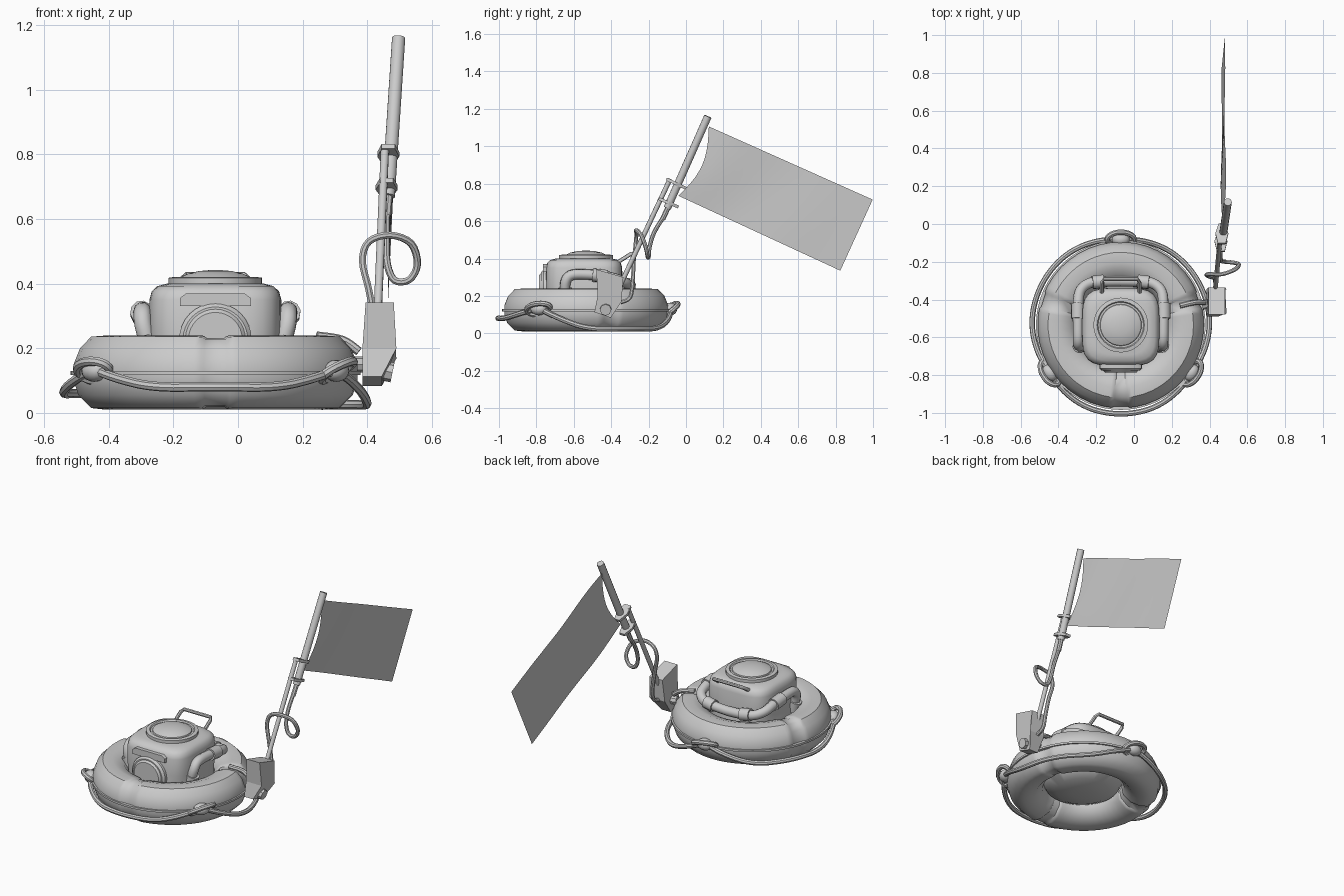
import bpy, bmesh, math
from mathutils import Vector

if "Cube" in bpy.data.objects:
    bpy.data.objects.remove(bpy.data.objects["Cube"])

CX, CY = -0.07, -0.535
grey = bpy.data.materials.new("plain grey")
grey.diffuse_color = (0.6, 0.6, 0.6, 1)
grey.use_nodes = True
grey.node_tree.nodes["Principled BSDF"].inputs["Base Color"].default_value = grey.diffuse_color


def finish(name, bm, smooth=40):
    bmesh.ops.recalc_face_normals(bm, faces=bm.faces)
    me = bpy.data.meshes.new(name)
    bm.to_mesh(me)
    bm.free()
    ob = bpy.data.objects.new(name, me)
    bpy.context.collection.objects.link(ob)
    me.materials.append(grey)
    bpy.ops.object.select_all(action='DESELECT')
    ob.select_set(True)
    bpy.context.view_layer.objects.active = ob
    if smooth:
        bpy.ops.object.shade_smooth_by_angle(angle=math.radians(smooth))
    return ob


def loft(name, rings, closed=False, smooth=40):
    """Skin a list of equal-length point loops."""
    bm = bmesh.new()
    vs = [[bm.verts.new(p) for p in r] for r in rings]
    n = len(vs[0])
    for i in range(len(vs) if closed else len(vs) - 1):
        a, b = vs[i], vs[(i + 1) % len(vs)]
        for j in range(n):
            bm.faces.new((a[j], a[(j + 1) % n], b[(j + 1) % n], b[j]))
    if not closed:
        bm.faces.new(vs[0])
        bm.faces.new(vs[-1])
    return finish(name, bm, smooth)


def smooth_path(pts, steps, closed=False):
    """Catmull-Rom through the given points."""
    P = [Vector(p) for p in pts]
    n, out = len(P), []
    for i in range(n if closed else n - 1):
        if closed:
            a, b, c, d = (P[(i + k) % n] for k in (-1, 0, 1, 2))
        else:
            a, b, c, d = P[max(i - 1, 0)], P[i], P[i + 1], P[min(i + 2, n - 1)]
        for s in range(steps):
            t = s / steps
            out.append(0.5 * (2 * b + (c - a) * t + (2 * a - 5 * b + 4 * c - d) * t * t
                              + (3 * b - a - 3 * c + d) * t ** 3))
    return out if closed else out + [P[-1]]


def tube(name, pts, r, sides=10, steps=5, closed=False):
    path = smooth_path(pts, steps, closed) if steps > 1 else [Vector(p) for p in pts]
    n, rings, u = len(path), [], None
    for i, p in enumerate(path):
        if closed:
            t = path[(i + 1) % n] - path[i - 1]
        else:
            t = path[min(i + 1, n - 1)] - path[max(i - 1, 0)]
        t.normalize()
        u = t.orthogonal() if u is None else u - t * u.dot(t)
        u.normalize()
        v = t.cross(u)
        rings.append([p + r * (u * math.cos(a) + v * math.sin(a))
                      for a in (2 * math.pi * k / sides for k in range(sides))])
    return loft(name, rings, closed)


def polar(r, deg, z):
    a = math.radians(deg)
    return (CX + r * math.cos(a), CY + r * math.sin(a), z)


def lathe(name, prof, segs=32):
    return loft(name, [[polar(r, 360 * k / segs, z) for k in range(segs)] for r, z in prof])


# Float ring, pinched in at three strap grooves
PROFILE = [(.44, .1), (.44, .15), (.42, .2), (.385, .236), (.33, .24), (.27, .22), (.235, .175),
           (.225, .12), (.235, .07), (.28, .025), (.34, .01), (.385, .015), (.425, .055)]
GROOVES = (18, 162, 270)
angles = set(range(0, 360, 8))
angles = {a for a in angles if all(abs(a - g) > 9 for g in GROOVES)}
for g in GROOVES:
    angles |= {g + d for d in (-9, -6, -4.8, 4.8, 6, 9)}
rings = []
for a in sorted(angles):
    d = min(abs(a - g) for g in GROOVES)
    k = 0.93 if d < 5 else 0.985 if d < 7 else 1
    rings.append([polar(.333 + (r - .333) * k, a, .125 + (z - .125) * k) for r, z in PROFILE])
loft("float_ring", rings, closed=True)

# Thin seam belt round the ring
loft("seam_belt", [[polar(r, a, z) for r, z in ((.43, .118), (.449, .118), (.449, .13), (.43, .13))]
                   for a in range(0, 360, 6)], closed=True)


# Body: rounded-square hull, round below
def hull_loop(h, z, e, n=48):
    pts = []
    for k in range(n):
        a = 2 * math.pi * k / n
        c, s = math.cos(a), math.sin(a)
        q = (abs(c) ** e + abs(s) ** e) ** (-1 / e)
        pts.append((CX + h * q * c, CY - 0.01 + h * q * s, z))
    return pts


loft("body_hull", [hull_loop(*v) for v in (
    (.06, .045, 2), (.15, .06, 2), (.21, .09, 2), (.225, .13, 2.3), (.21, .19, 3.2), (.205, .25, 4.2),
    (.204, .35, 4.2), (.197, .376, 4.2), (.18, .392, 4), (.15, .4, 3))])

# Lid with low dome
lathe("lid_rim", [(.145, .395), (.145, .418), (.125, .421), (.12, .414)])
lathe("lid_dome", [(.112, .41), (.108, .42), (.085, .431), (.05, .439), (.015, .442)])

# Round front window with rim
for nm, r, y0, y1 in (("window_rim", .112, -.70, -.775), ("window_pane", .095, -.70, -.785)):
    loft(nm, [[(CX + q * math.cos(t), y, .228 + q * math.sin(t))
               for t in (2 * math.pi * k / 32 for k in range(32))]
              for q, y in ((r, y0), (r, y1 + .012), (r - .012, y1))])

# Brow plate above the window
loft("brow_plate", [[(CX + s * w, y, z) for s, y in ((-1, -.72), (1, -.72), (1, -.765), (-1, -.765))]
                    for w, z in ((.11, .33), (.11, .355), (.09, .37))])

# Side pipes and their collars, joined by a pipe across the back
for s, side in ((-1, "left"), (1, "right")):
    X = lambda d: CX + s * d
    tube(side + "_side_pipe", [(X(.2), -.645, .19), (X(.222), -.645, .27), (X(.225), -.615, .31),
                               (X(.226), -.54, .315), (X(.226), -.43, .305), (X(.215), -.355, .285),
                               (X(.17), -.315, .265), (X(.1), -.305, .255), (X(0), -.303, .25)], .028)
    tube(side + "_pipe_collar", [(X(.228), -.5, .312), (X(.227), -.42, .303)], .036, steps=1)
    tube(side + "_back_collar", [(X(.15), -.31, .262), (X(.09), -.303, .255)], .036, steps=1)
    tube(side + "_pipe_foot", [(X(.205), -.645, .18), (X(.22), -.645, .24)], .036, steps=1)

# Carry handle at the back
tube("carry_handle", [(CX - .1, -.38, .37), (CX - .1, -.31, .415), (CX - .09, -.292, .426),
                      (CX + .09, -.292, .426), (CX + .1, -.31, .415), (CX + .1, -.38, .37)],
     .0105, 8, steps=1)

# Grab rope: three sagging spans between knots
KNOTS = (90, 214, 326)
for name, a0, a1, sag in (("left_rope", 90, 214, .075), ("front_rope", 214, 326, .055),
                          ("right_rope", -34, 90, .11)):
    pts = []
    for i in range(13):
        t = i / 12
        f = min(1, 1.25 * math.sin(math.pi * t))
        pts.append(polar(.452 + .018 * f, a0 + (a1 - a0) * t, .135 - sag * f))
    tube(name, pts, .0145, 8, 3)

# Knots: a pad on the ring with a rope eye round it
for i, a in enumerate(KNOTS):
    eye = []
    for k in range(10):
        t = 2 * math.pi * k / 10
        eye.append(polar(.457 + .035 * math.sin(t), a + 9 * math.cos(t), .13 + .03 * math.sin(t + .5)))
    tube(f"rope_eye_{i + 1}", eye, .0145, 8, 3, closed=True)
    bm = bmesh.new()
    bmesh.ops.create_uvsphere(bm, u_segments=16, v_segments=8, radius=1)
    for v in bm.verts:
        x, y, z = v.co
        v.co = polar(.452 + .036 * x, a + 6 * y, .13 + .034 * z)
    finish(f"rope_knot_{i + 1}", bm)

# Small clip strap on the ring leading to the box
tube("clip_strap", [polar(.33, 18, .238), polar(.41, 17, .225), polar(.46, 15, .19)], .014, 8)

# Transmitter box: side outline, narrowing at the bottom
SIDE = [(-.48, .342, .395, .482), (-.335, .3, .395, .482), (-.345, .168, .385, .49),
        (-.402, .083, .385, .445), (-.49, .113, .385, .445), (-.472, .2, .385, .49)]
loft("pole_box", [[(p[2], p[0], p[1]) for p in SIDE], [(p[3], p[0], p[1]) for p in SIDE]], smooth=0)
tube("box_knob", [(.43, -.43, .135), (.478, -.43, .125)], .031, 8, 1)
tube("box_bracket", [(.36, -.43, .15), (.40, -.42, .15)], .025, 8, 1)

# Poles and the two clamps that join them
tube("lower_pole", [(.43, -.35, .26), (.455, -.085, .825)], .013, 10, 1)
tube("upper_pole", [(.465, -.1, .67), (.497, .117, 1.16)], .021, 12, 1)
tube("pole_tail", [(.46, -.125, .61), (.465, -.095, .675)], .014, 8, 1)
for i, (y0, z0, y1, z1) in enumerate(((-.145, .72, -.04, .675), (-.105, .825, 0, .775))):
    c = Vector(((.46, .465)[i], (y0 + y1) / 2, (z0 + z1) / 2))
    d = Vector((0, y1 - y0, z1 - z0)) / 2
    n = Vector((0, -d.z, d.y)).normalized() * .008
    w = Vector((.034, 0, 0))
    loft(f"clamp_{i + 1}", [[c - d - w * .6 + o, c - d + w * .6 + o, c + w + o, c + d + w * .5 + o,
                             c + d - w * .5 + o, c - w + o] for o in (-n, n)], smooth=0)

# Looped cable from pole tail to box
tube("cable", [(.46, -.115, .63), (.458, -.17, .54), (.462, -.195, .46), (.485, -.2, .41),
               (.53, -.205, .412), (.555, -.215, .46), (.535, -.24, .525), (.47, -.265, .55),
               (.405, -.265, .53), (.385, -.27, .47), (.405, -.28, .38), (.425, -.285, .27),
               (.43, -.3, .19), (.43, -.35, .165)], .0115, 8, 4)

# Flag: gently waved sheet with a slack inner edge
bm = bmesh.new()
NU, NV = 20, 10
A, B, C, D = (Vector(p) for p in ((.122, 1.106), (.998, .715), (.825, .335), (-.04, .735)))
grid = []
for i in range(NU + 1):
    u, row = i / NU, []
    for j in range(NV + 1):
        v = j / NV
        p = A.lerp(B, u).lerp(D.lerp(C, u), v)
        p += (B - A).normalized() * .05 * math.sin(math.pi * v) * (1 - u) ** 3
        x = .482 - .018 * v + .007 * math.sin(9 * u + 2 * v) * (1 - u)
        row.append(bm.verts.new((x, p.x, p.y)))
    grid.append(row)
for i in range(NU):
    for j in range(NV):
        bm.faces.new((grid[i][j], grid[i][j + 1], grid[i + 1][j + 1], grid[i + 1][j]))
finish("flag", bm)
